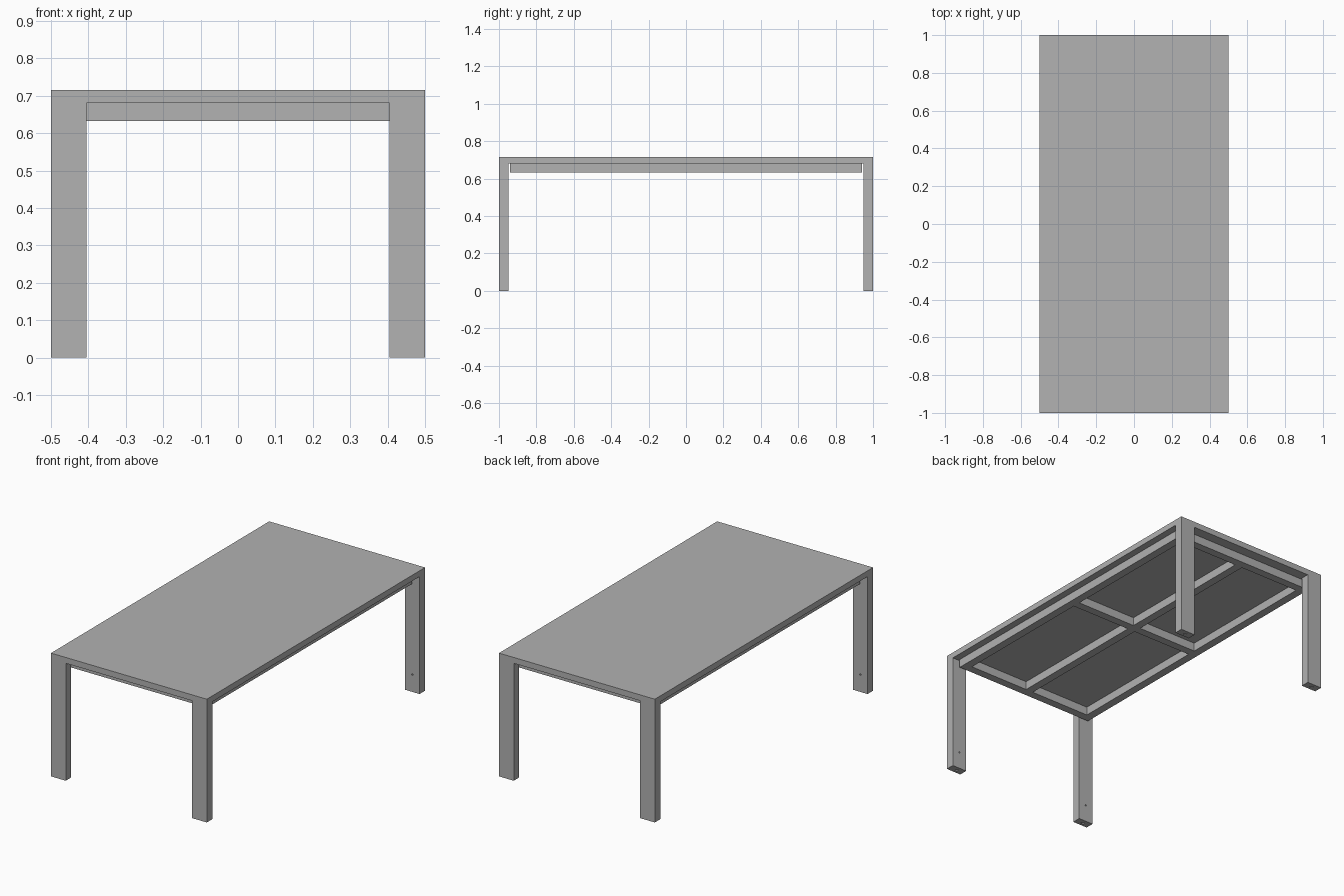
import bpy
from math import radians

cube = bpy.data.objects.get("Cube")
if cube:
    bpy.data.objects.remove(cube, do_unlink=True)

grey = bpy.data.materials.new("matt grey")
grey.use_nodes = True
colour = (0.445, 0.445, 0.445, 1)
grey.diffuse_color = colour
grey.node_tree.nodes["Principled BSDF"].inputs["Base Color"].default_value = colour


def box(name, x0, x1, y0, y1, z0, z1):
    """Box given by its extents."""
    bpy.ops.mesh.primitive_cube_add(
        size=1, location=((x0 + x1) / 2, (y0 + y1) / 2, (z0 + z1) / 2))
    ob = bpy.context.object
    ob.name = name
    ob.scale = (abs(x1 - x0), abs(y1 - y0), z1 - z0)
    bpy.ops.object.transform_apply(location=False, rotation=False, scale=True)
    ob.data.materials.append(grey)
    return ob


def drill(ob, centre, radius, depth, tilt=0):
    """Cut a round hole, then discard the cutter."""
    bpy.ops.mesh.primitive_cylinder_add(
        vertices=16, radius=radius, depth=depth, location=centre, rotation=(tilt, 0, 0))
    cutter = bpy.context.object
    cutter.hide_render = True
    cutter.data.materials.append(grey)
    mod = ob.modifiers.new("hole", "BOOLEAN")
    mod.operation = "DIFFERENCE"
    mod.solver = "EXACT"
    mod.object = cutter
    bpy.ops.object.select_all(action="DESELECT")
    ob.select_set(True)
    bpy.context.view_layer.objects.active = ob
    bpy.ops.object.modifier_apply(modifier=mod.name)
    bpy.data.objects.remove(cutter, do_unlink=True)


# Overall sizes
HX, HY, TOP, UNDER = 0.5, 1.0, 0.715, 0.681
LEG_X, LEG_Y, FOOT = 0.095, 0.05, 0.004
FX, FY, TUBE, LOW = 0.459, 0.94, 0.048, 0.632

# Table top
box("table_top", -HX, HX, -HY, HY, UNDER, TOP)

# Legs flush with the corners, each with a foot plate and screw holes
for sx, side in ((1, "left"), (-1, "right")):
    for sy, end in ((-1, "front"), (1, "back")):
        xs = sx * (HX - LEG_X), sx * HX
        ys = sy * (HY - LEG_Y), sy * HY
        cx, cy = sum(xs) / 2, sum(ys) / 2
        leg = box(f"{end}_{side}_leg", *xs, *ys, FOOT, UNDER)
        drill(leg, (cx, ys[0], 0.1), 0.005, 0.03, radians(90))
        foot = box(f"{end}_{side}_foot", *xs, *ys, 0, FOOT)
        drill(foot, (cx, cy, 0), 0.01, 0.05)

# Support frame: outer rails
ix, iy, h = FX - TUBE, FY - TUBE, TUBE / 2
for s, side in ((1, "left"), (-1, "right")):
    box(f"{side}_side_rail", s * ix, s * FX, -FY, FY, LOW, UNDER)
for s, end in ((-1, "front"), (1, "back")):
    box(f"{end}_end_rail", -ix, ix, s * iy, s * FY, LOW, UNDER)

# Centre rail and the two halves of the middle cross rail
box("centre_rail", -h, h, -iy, iy, LOW, UNDER)
for s, side in ((1, "left"), (-1, "right")):
    box(f"{side}_cross_rail", s * h, s * ix, -h, h, LOW, UNDER)
